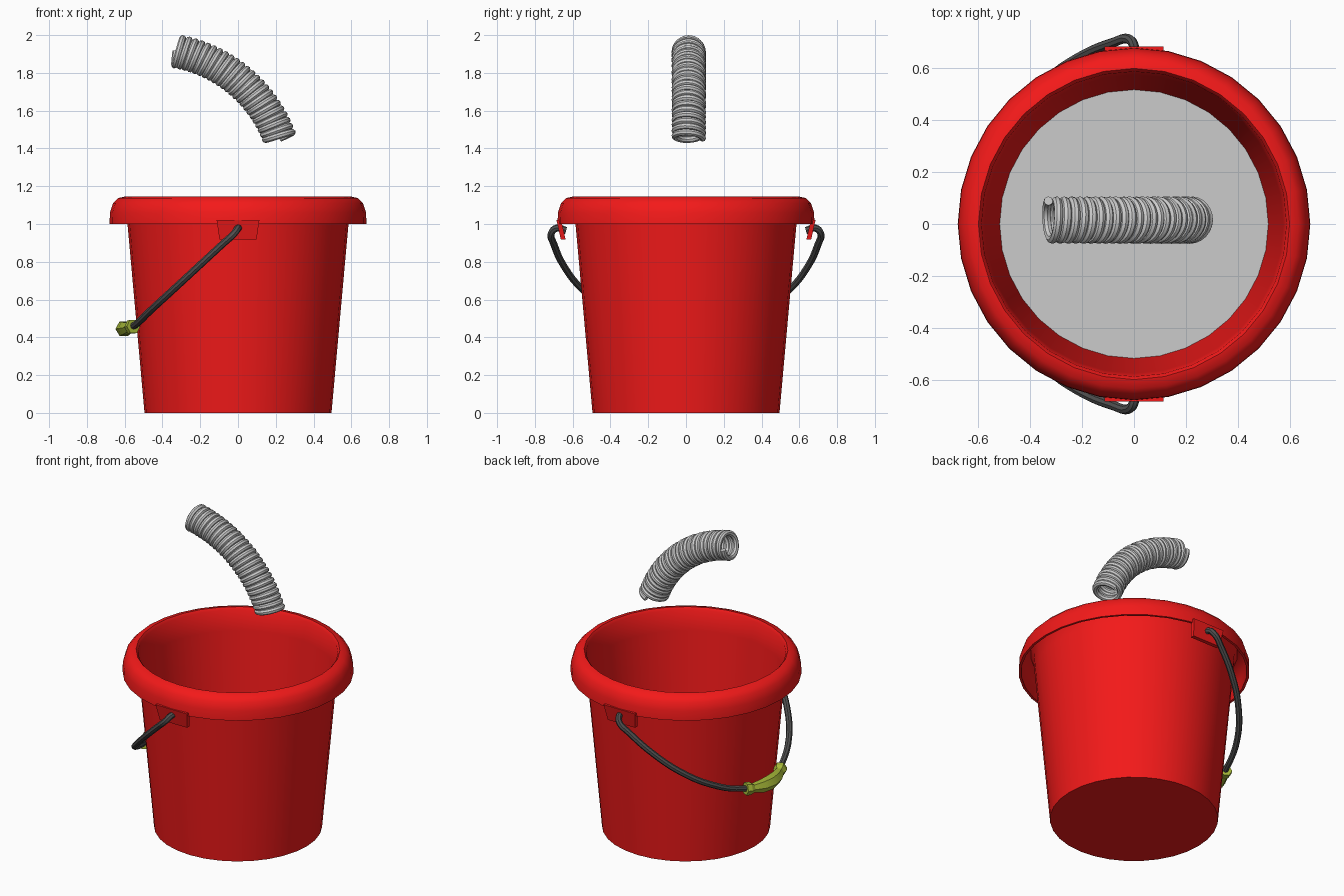
import bpy, bmesh, math
from mathutils import Vector

if "Cube" in bpy.data.objects:
    bpy.data.objects.remove(bpy.data.objects["Cube"])


def material(name, rgb):
    m = bpy.data.materials.new(name)
    m.diffuse_color = (*rgb, 1)
    m.use_nodes = True
    m.node_tree.nodes["Principled BSDF"].inputs["Base Color"].default_value = m.diffuse_color
    return m


RED = material("red_plastic", (0.9, 0.01, 0.01))
DARK = material("dark_wire", (0.08, 0.08, 0.08))
GREEN = material("green_grip", (0.38, 0.48, 0.04))


def finish(ob, mat=None, angle=40):
    if mat:
        ob.data.materials.append(mat)
    bpy.ops.object.select_all(action='DESELECT')
    ob.select_set(True)
    bpy.context.view_layer.objects.active = ob
    if ob.type == 'CURVE':
        bpy.ops.object.convert(target='MESH')
        ob = bpy.context.object
    if angle:
        bpy.ops.object.shade_smooth_by_angle(angle=math.radians(angle))
    return ob


def mesh_object(name, bm):
    bmesh.ops.recalc_face_normals(bm, faces=bm.faces)
    me = bpy.data.meshes.new(name)
    bm.to_mesh(me)
    bm.free()
    ob = bpy.data.objects.new(name, me)
    bpy.context.collection.objects.link(ob)
    return ob


def lathe(name, profile, sides, mat):
    bm = bmesh.new()
    vs = [bm.verts.new((r, 0, z)) for r, z in profile]
    es = [bm.edges.new(p) for p in zip(vs, vs[1:])]
    bmesh.ops.spin(bm, geom=vs + es, cent=(0, 0, 0), axis=(0, 0, 1),
                   angle=math.tau, steps=sides, use_duplicate=False)
    bmesh.ops.remove_doubles(bm, verts=bm.verts, dist=0.0005)
    return finish(mesh_object(name, bm), mat)


def tube(name, pts, radius, mat=None, radii=None, bevel=2, smooth=True, angle=40):
    cu = bpy.data.curves.new(name, 'CURVE')
    cu.dimensions = '3D'
    cu.bevel_depth = radius
    cu.bevel_resolution = bevel
    cu.use_fill_caps = True
    cu.resolution_u = 4
    if smooth:
        s = cu.splines.new('BEZIER')
        s.bezier_points.add(len(pts) - 1)
        for bp, p in zip(s.bezier_points, pts):
            bp.co = p
            bp.handle_left_type = bp.handle_right_type = 'AUTO'
    else:
        s = cu.splines.new('POLY')
        s.points.add(len(pts) - 1)
        for i, p in enumerate(pts):
            s.points[i].co = (*p, 1)
            s.points[i].radius = radii[i] if radii else 1
    ob = bpy.data.objects.new(name, cu)
    bpy.context.collection.objects.link(ob)
    return finish(ob, mat, angle)


# Bucket: thin tapered wall with a rolled-over rim, hollow underneath
lathe("bucket", [(0, 0), (0.495, 0), (0.585, 1.0), (0.594, 1.1), (0.61, 1.125),
                 (0.64, 1.105), (0.658, 1.06), (0.665, 1.0), (0.68, 1.0),
                 (0.678, 1.06), (0.662, 1.11), (0.635, 1.137), (0.6, 1.145),
                 (0.588, 1.13), (0.576, 1.0), (0.487, 0.015), (0, 0.015)], 32, RED)

# Contents: flat disc inside the bucket
bm = bmesh.new()
bmesh.ops.create_circle(bm, cap_ends=True, segments=32, radius=0.525)
disc = mesh_object("water_surface", bm)
disc.location.z = 0.36

# Handle tabs: tilted tapered plates on both sides of the rim
for side, label in ((-1, "front"), (1, "back")):
    bm = bmesh.new()
    bmesh.ops.create_cube(bm, size=1)
    for v in bm.verts:
        top = v.co.z > 0
        v.co = Vector(((0.113 if top else 0.098) * (1 if v.co.x > 0 else -1),
                       side * ((0.673 if top else 0.65) + 0.025 * v.co.y),
                       1.02 if top else 0.917))
    finish(mesh_object(label + "_handle_tab", bm), RED, 0)

# Handle wire: hooks through the tabs and hangs down to the left
half = [(0, 0.635, 0.965), (0, 0.685, 0.978), (-0.02, 0.713, 0.95),
        (-0.08, 0.70, 0.895), (-0.21, 0.645, 0.775), (-0.34, 0.55, 0.655),
        (-0.46, 0.40, 0.545), (-0.545, 0.2, 0.465)]
wire = half + [(-0.6, 0, 0.445)] + [(x, -y, z) for x, y, z in reversed(half)]
tube("handle_wire", wire, 0.019, DARK)

# Grip: faceted sleeve with flared collars, following the wire
ys = [0.18, 0.155, 0.135, 0.07, 0, -0.07, -0.135, -0.155, -0.18]
rs = [1.0, 1.0, 0.72, 1.0, 1.1, 1.0, 0.72, 1.0, 1.0]
grip = [(-0.605 + 1.6 * y * y, y, 0.445 + 0.4 * y * y) for y in ys]
tube("handle_grip", grip, 0.04, GREEN, rs, 1, False, 20)

# Coiled hose: helix wound around a 60 degree arc above the bucket
TURNS, STEPS, ARC_R, COIL_R = 24, 24, 0.72, 0.074
coil = []
for i in range(TURNS * STEPS + 1):
    t = i / (TURNS * STEPS)
    a = math.radians(80 - 60 * t)
    b = math.tau * TURNS * t + math.pi / 2
    r = ARC_R + COIL_R * math.cos(b)
    coil.append((-0.455 + r * math.cos(a), 0.015 + COIL_R * math.sin(b),
                 1.206 + r * math.sin(a)))
tube("coiled_hose", coil, 0.0175, smooth=False)
